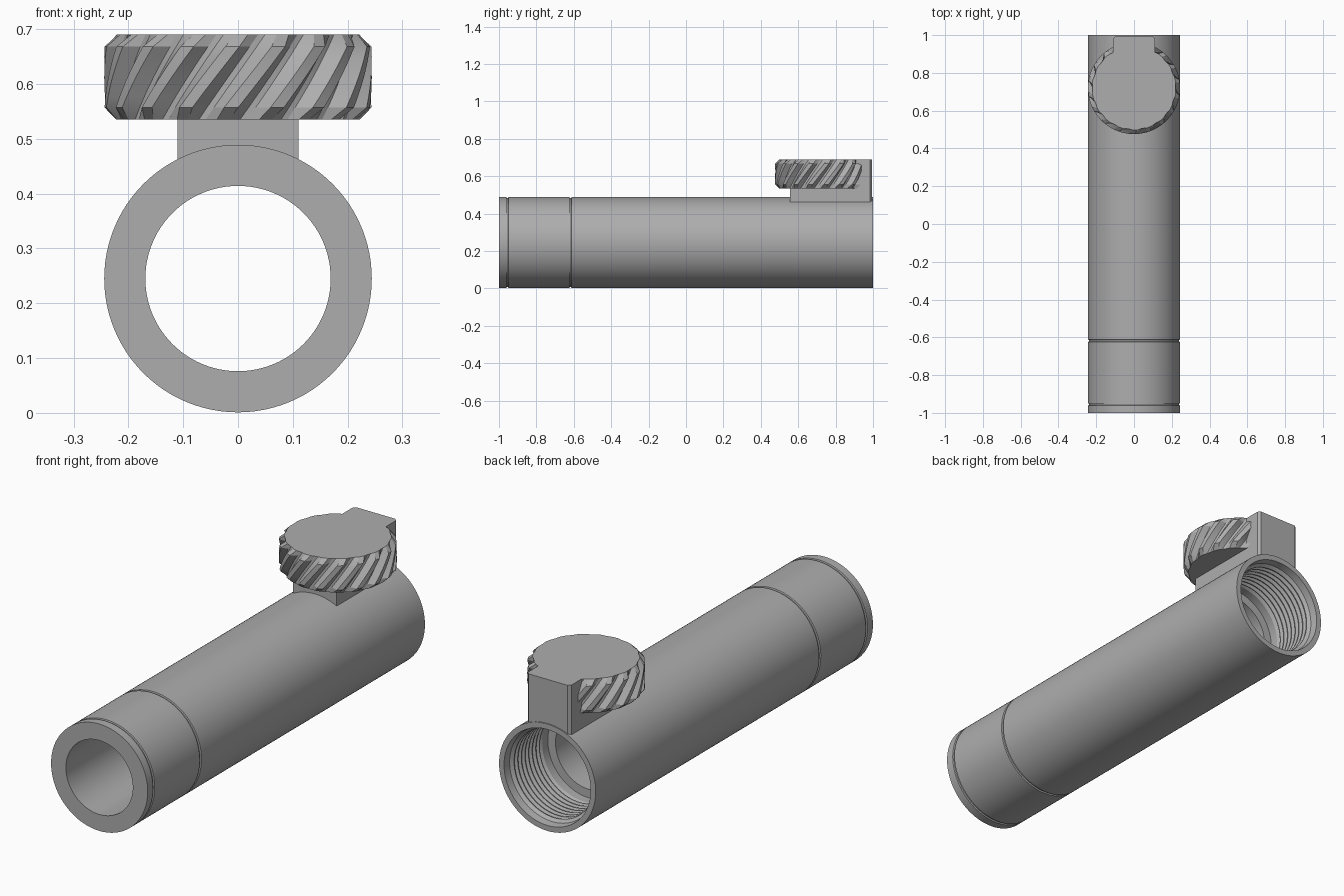
import bpy, bmesh, math
from mathutils import Vector

cube = bpy.data.objects.get("Cube")
if cube:
    bpy.data.objects.remove(cube, do_unlink=True)

grey = bpy.data.materials.new("grey")
grey.use_nodes = True
GREY = (0.42, 0.42, 0.42, 1)
grey.diffuse_color = GREY
grey.node_tree.nodes["Principled BSDF"].inputs["Base Color"].default_value = GREY


def finish(bm, name, smooth=None):
    bmesh.ops.recalc_face_normals(bm, faces=bm.faces)
    mesh = bpy.data.meshes.new(name)
    bm.to_mesh(mesh)
    bm.free()
    mesh.materials.append(grey)
    obj = bpy.data.objects.new(name, mesh)
    bpy.context.collection.objects.link(obj)
    if smooth:
        bpy.ops.object.select_all(action='DESELECT')
        obj.select_set(True)
        bpy.context.view_layer.objects.active = obj
        bpy.ops.object.shade_smooth_by_angle(angle=math.radians(smooth))
    return obj


def bridge(bm, a, b):
    n = len(a)
    for i in range(n):
        j = (i + 1) % n
        bm.faces.new((a[i], a[j], b[j], b[i]))


# Tube: closed (radius, y) profile revolved about the y axis
R, BORE, AXIS_Z, SEG = 0.244, 0.169, 0.245, 96
profile = [(BORE, -1), (R, -1)]
for y in (-0.955, -0.618):                     # outer grooves
    profile += [(R, y - .006), (R - .006, y - .004), (R - .006, y + .004), (R, y + .006)]
profile += [(R, 1), (0.219, 1), (0.215, 0.965)]
for k in range(8):                             # internal thread
    y = 0.96 - k * 0.026
    profile += [(0.202, y - .008), (0.202, y - .012), (0.216, y - .021), (0.216, y - .025)]
profile += [(0.208, 0.74), (0.208, 0.70), (BORE, 0.70)]

bm = bmesh.new()
rings = []
for r, y in profile:
    rings.append([bm.verts.new((r * math.cos(2 * math.pi * i / SEG), y,
                                AXIS_Z + r * math.sin(2 * math.pi * i / SEG)))
                  for i in range(SEG)])
for a, b in zip(rings, rings[1:] + rings[:1]):
    bridge(bm, a, b)
finish(bm, "tube", 25)

# Bracket: L-shaped side profile extruded across x, rear corners chamfered
HALF = 0.11
side = [(0.555, .463), (0.995, .463), (0.995, .69), (0.90, .69), (0.90, .54), (0.555, .54)]
bm = bmesh.new()
face = bm.faces.new([bm.verts.new((-HALF, y, z)) for y, z in side])
ext = bmesh.ops.extrude_face_region(bm, geom=[face])
bmesh.ops.translate(bm, vec=(2 * HALF, 0, 0),
                    verts=[v for v in ext["geom"] if isinstance(v, bmesh.types.BMVert)])
rear = [e for e in bm.edges
        if all(v.co.y > 0.99 for v in e.verts)
        and abs(e.verts[0].co.z - e.verts[1].co.z) > 0.1]
bmesh.ops.bevel(bm, geom=rear, offset=0.012, segments=1, affect='EDGES')
finish(bm, "bracket")

# Knob: chamfered disc with twisted teeth around the rim
TEETH, TWIST, CENTRE_Y = 18, 0.50, 0.72
Z0, Z1, R_TIP, R_ROOT = 0.535, 0.69, 0.244, 0.219
R_CAP = 0.222
tooth = [(0.0, 1), (0.30, 1), (0.55, 0), (0.72, 0)]   # fraction of pitch, tip or root


def tip_radius(z):
    chamfer = 0.022
    edge = min(1, (z - Z0) / chamfer, (Z1 - z) / chamfer)
    return R_CAP + (R_TIP - R_CAP) * edge


bm = bmesh.new()
levels = [Z0, Z0 + .022] + [Z0 + .022 + .111 * k / 6 for k in range(1, 7)] + [Z1]
rings = []
for z in levels:
    ring = []
    for t in range(TEETH):
        for frac, tip in tooth:
            a = 2 * math.pi * (t + frac) / TEETH + TWIST * (z - Z0) / (Z1 - Z0)
            r = tip_radius(z) if tip else R_ROOT
            ring.append(bm.verts.new((r * math.cos(a), CENTRE_Y + r * math.sin(a), z)))
    rings.append(ring)
for a, b in zip(rings, rings[1:]):
    bridge(bm, a, b)
bm.faces.new(rings[0])
bm.faces.new(rings[-1])
finish(bm, "knob", 20)
